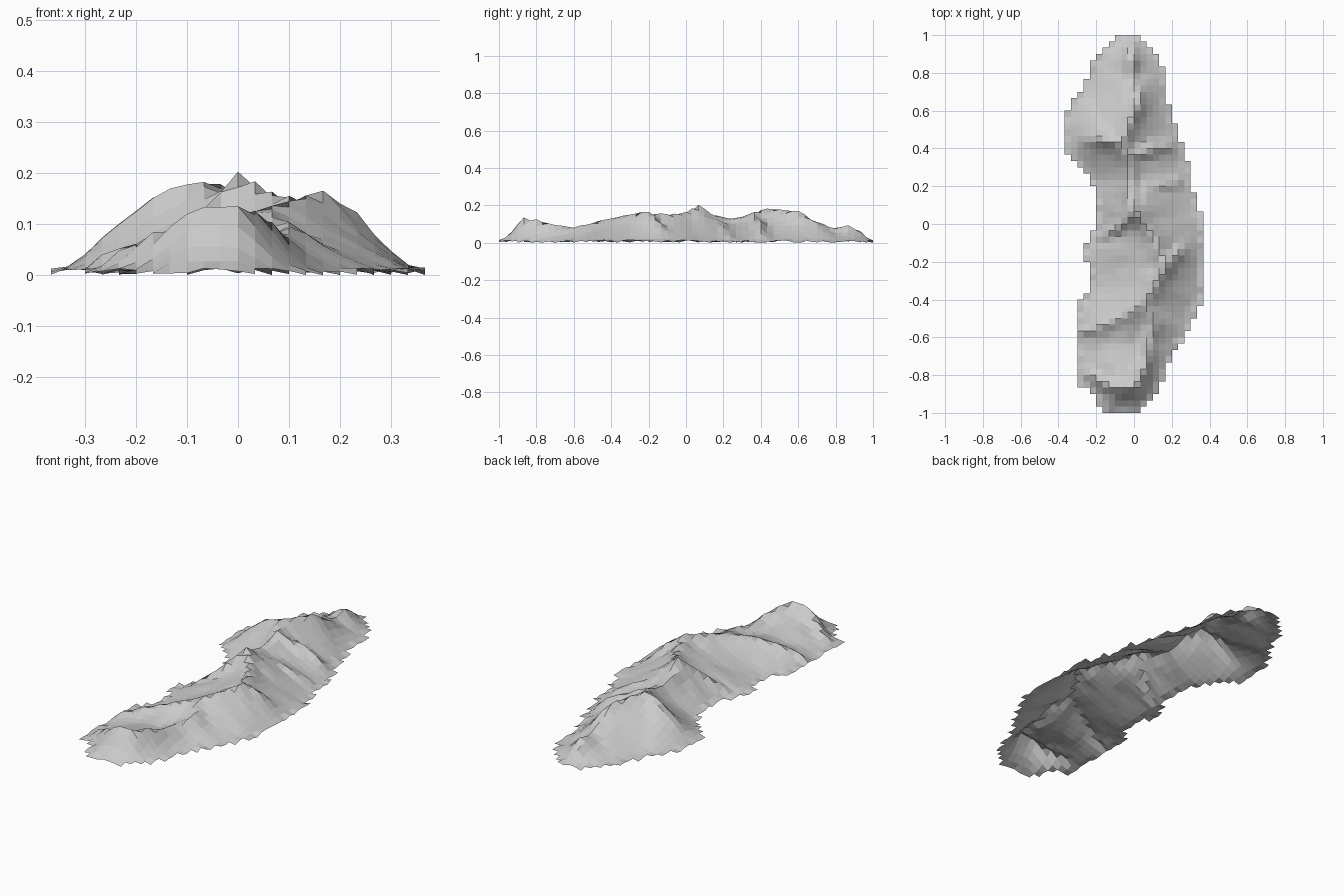
import bpy, random
from mathutils import Vector, noise

random.seed(4)
CELL = 1 / 30

# Outline of the mountain foot (x, y), clockwise from the north tip
outline = [Vector(p) for p in [
    (.02, 1.01), (.07, .96), (.14, .87), (.17, .78), (.175, .65), (.21, .57), (.24, .46),
    (.275, .38), (.30, .24), (.335, .10), (.37, .03), (.37, -.41), (.33, -.47), (.30, -.56),
    (.24, -.64), (.18, -.74), (.14, -.86), (.10, -.93), (.06, -.965), (.03, -1.01), (-.17, -1.01),
    (-.20, -.93), (-.24, -.87), (-.305, -.85), (-.305, -.46), (-.27, -.38), (-.235, -.33),
    (-.26, -.12), (-.205, -.03), (-.205, .20), (-.27, .28), (-.37, .37), (-.37, .53),
    (-.33, .66), (-.27, .72), (-.235, .82), (-.18, .92), (-.07, 1.01)]]

# Crest lines (x, y, height)
crests = [
    # main spine, north to south
    [(-.02, .92, .075), (-.01, .87, .10), (-.02, .78, .08), (.02, .68, .125), (.01, .62, .165),
     (-.02, .55, .177), (-.07, .43, .185), (-.02, .33, .155), (-.02, .24, .133), (-.02, .14, .16),
     (0, .067, .20), (.06, 0, .162), (.12, -.09, .155), (.167, -.22, .163), (.10, -.34, .145),
     (.04, -.41, .13), (-.04, -.48, .113), (-.17, -.54, .08), (-.26, -.57, .04)],
    # south hill
    [(.06, -.43, .125), (.11, -.52, .10), (.08, -.61, .085), (.07, -.70, .095), (.04, -.79, .122),
     (0, -.87, .135), (-.07, -.87, .135), (-.14, -.85, .10), (-.22, -.80, .055)],
    # spurs
    [(-.07, .43, .185), (-.167, .45, .162), (-.233, .45, .11)],
    [(-.02, .36, .16), (.08, .39, .12), (.17, .40, .075)],
    [(0, .067, .20), (-.06, 0, .13), (-.15, -.06, .06)],
    [(.167, -.2, .163), (.215, -.17, .14), (.24, -.14, .105)],
    [(-.01, .13, .15), (.14, .2, .09), (.22, .22, .05)],
]


def inside(p):
    hit = False
    for a, b in zip(outline, outline[1:] + outline[:1]):
        if (a.y > p.y) != (b.y > p.y) and p.x < a.x + (p.y - a.y) * (b.x - a.x) / (b.y - a.y):
            hit = not hit
    return hit


def nearest(p, a, b):
    d = b - a
    t = max(0, min(1, (p - a).dot(d) / d.length_squared))
    return (a + d * t - p).length, t


def height(p):
    if not inside(p):
        return 0
    foot = min(nearest(p, a, b)[0] for a, b in zip(outline, outline[1:] + outline[:1]))
    best = 0
    for line in crests:
        for a, b in zip(line, line[1:]):
            d, t = nearest(p, Vector(a[:2]), Vector(b[:2]))
            d = max(0, d - .008)
            d += .35 * min(d, .06)          # steeper just below the crest
            top = a[2] + (b[2] - a[2]) * t
            best = max(best, top * (foot / (foot + d + 1e-6)) ** 1.25)
    # shallow gullies
    return best * (1 + .05 * noise.noise(Vector((p.x * 11, p.y * 11, 3))))


# Square-celled terrain sheet, kept where the cell lies within the outline
verts, faces, index = [], [], {}


def vert(i, j):
    if (i, j) not in index:
        index[i, j] = len(verts)
        p = Vector((i * CELL, j * CELL))
        verts.append((p.x, p.y, max(height(p), random.uniform(0, .015))))
    return index[i, j]


for j in range(-30, 30):
    for i in range(-11, 11):
        if inside(Vector(((i + .5) * CELL, (j + .5) * CELL))):
            faces.append([vert(i, j), vert(i + 1, j), vert(i + 1, j + 1), vert(i, j + 1)])

low = min(v[2] for v in verts)
mesh = bpy.data.meshes.new("mountain_ridge")
mesh.from_pydata([(x, y, z - low) for x, y, z in verts], [], faces)
mesh.update()
ridge = bpy.data.objects.new("mountain_ridge", mesh)
bpy.context.collection.objects.link(ridge)
